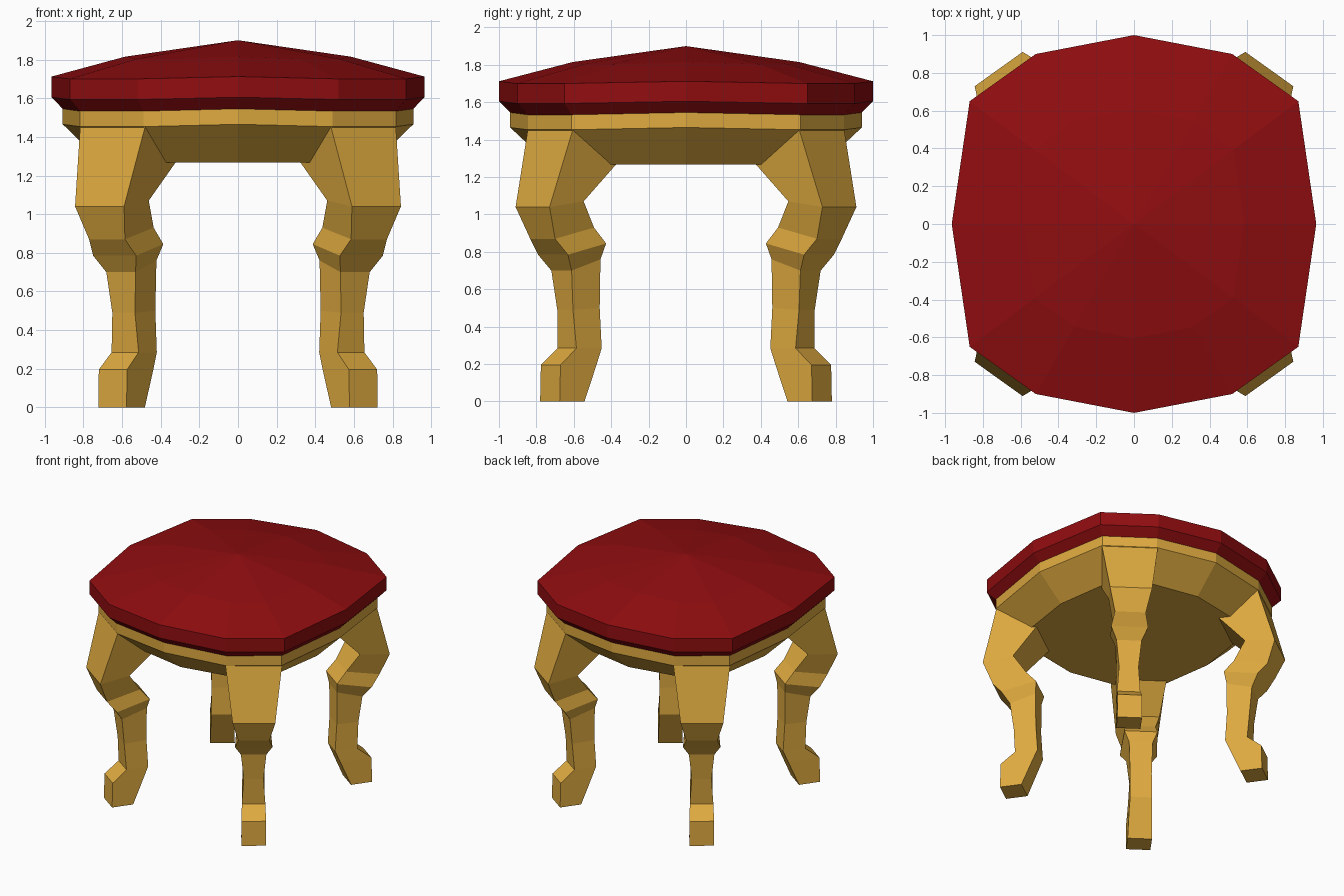
import bpy, bmesh
from mathutils import Vector

cube = bpy.data.objects.get("Cube")
if cube:
    bpy.data.objects.remove(cube, do_unlink=True)


def material(name, rgb):
    m = bpy.data.materials.new(name)
    m.use_nodes = True
    m.diffuse_color = (*rgb, 1)
    m.node_tree.nodes["Principled BSDF"].inputs["Base Color"].default_value = (*rgb, 1)
    return m


red = material("dark_red_fabric", (0.28, 0.004, 0.005))
gold = material("golden_wood", (0.73, 0.40, 0.05))

# Twelve-sided seat outline, counter-clockwise from the left; True marks a leg corner
quarter = [(0.965, 0.0, False), (0.87, 0.65, True), (0.52, 0.90, True), (0.0, 1.0, False)]
half = quarter + [(-x, y, c) for x, y, c in quarter[-2:0:-1]]
outline = half + [(-x, -y, c) for x, y, c in half]


def skin(name, rings, mat, apex=None):
    """Joins vertex rings with quads and closes both ends."""
    bm = bmesh.new()
    loops = [[bm.verts.new(p) for p in ring] for ring in rings]
    n = len(loops[0])
    for a, b in zip(loops, loops[1:]):
        for i in range(n):
            j = (i + 1) % n
            bm.faces.new((a[i], a[j], b[j], b[i]))
    bm.faces.new(loops[0])
    if apex:
        tip = bm.verts.new(apex)
        for i in range(n):
            bm.faces.new((loops[-1][i], loops[-1][(i + 1) % n], tip))
    else:
        bm.faces.new(loops[-1])
    bmesh.ops.recalc_face_normals(bm, faces=bm.faces)
    me = bpy.data.meshes.new(name)
    bm.to_mesh(me)
    bm.free()
    me.materials.append(mat)
    ob = bpy.data.objects.new(name, me)
    bpy.context.collection.objects.link(ob)
    return ob


def seat_ring(scale, z, dip=0.012):
    return [(x * scale, y * scale, z - dip * c) for x, y, c in outline]


# Cushion: bevelled underside, upright rim, shallow domed top
skin("cushion", [seat_ring(0.94, 1.545), seat_ring(1, 1.605), seat_ring(1, 1.712),
                 seat_ring(0.605, 1.815)], red, apex=(0, 0, 1.9))

# Apron: narrow band tapering to a flat underside
skin("apron", [seat_ring(0.73, 1.268, 0), seat_ring(0.94, 1.465), seat_ring(0.94, 1.546)], gold)

# Leg sections: outer (reach, height, half width), inner (reach, height, half width)
sections = [
    ((0.965, 1.54, 0.20), (0.666, 1.40, 0.187)),
    ((0.967, 1.455, 0.207), (0.666, 1.27, 0.187)),
    ((1.084, 1.04, 0.156), (0.855, 1.07, 0.149)),
    ((1.018, 0.87, 0.114), (0.761, 0.93, 0.113)),
    ((0.950, 0.785, 0.137), (0.688, 0.845, 0.122)),
    ((0.894, 0.70, 0.093), (0.70, 0.76, 0.087)),
    ((0.870, 0.49, 0.072), (0.70, 0.50, 0.080)),
    ((0.857, 0.285, 0.086), (0.687, 0.285, 0.080)),
    ((0.965, 0.195, 0.09), (0.725, 0.195, 0.085)),
    ((0.970, 0.0, 0.09), (0.807, 0.0, 0.09)),
]
out = Vector((0.58, 0.81, 0)).normalized()
side = Vector((out.y, -out.x, 0))
offset = 0.105

# Four cabriole legs, mirrored to each corner
for fb, sy in (("front", -1), ("back", 1)):
    for lr, sx in (("left", 1), ("right", -1)):
        rings = []
        for outer, inner in sections:
            ring = []
            for (r, z, w), signs in ((outer, (-1, 1)), (inner, (1, -1))):
                for s in signs:
                    p = out * r + side * (offset + s * w)
                    ring.append((p.x * sx, p.y * sy, z))
            rings.append(ring)
        skin(f"{fb}_{lr}_leg", rings, gold)
